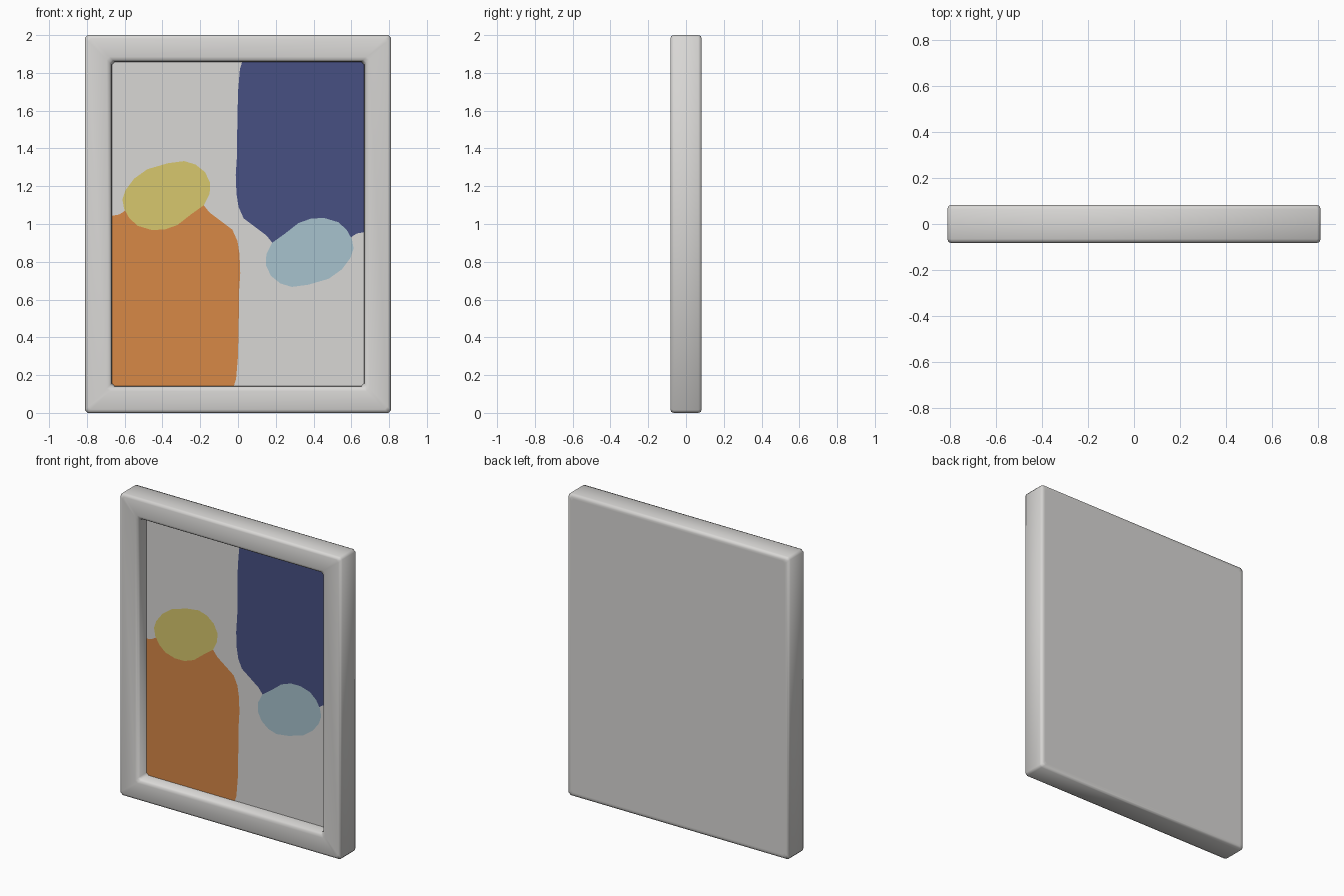
import bpy, bmesh, math

if "Cube" in bpy.data.objects:
    bpy.data.objects.remove(bpy.data.objects["Cube"])

W, H = 0.81, 1.0          # half width, half height
PANEL_Y = 0.0             # depth of the recessed picture


def material(name, rgb):
    m = bpy.data.materials.new(name)
    m.diffuse_color = (*rgb, 1)
    m.use_nodes = True
    m.node_tree.nodes["Principled BSDF"].inputs["Base Color"].default_value = m.diffuse_color
    return m


grey = material("pale_grey", (0.69, 0.68, 0.665))
navy = material("navy_blue", (0.063, 0.080, 0.225))
orange = material("orange", (0.68, 0.246, 0.061))
yellow = material("mustard_yellow", (0.68, 0.57, 0.153))
aqua = material("pale_aqua", (0.39, 0.54, 0.61))


def finish(name, bm, mat):
    me = bpy.data.meshes.new(name)
    bm.to_mesh(me)
    bm.free()
    me.materials.append(mat)
    ob = bpy.data.objects.new(name, me)
    bpy.context.collection.objects.link(ob)
    return ob


def ring(inset, cut=0.015):
    """Rectangle with clipped corners, counter-clockwise seen from the front."""
    w, h = W - inset, H - inset
    pts = [(w, -h + cut), (w, h - cut), (w - cut, h), (-w + cut, h),
           (-w, h - cut), (-w, -h + cut), (-w + cut, -h), (w - cut, -h)]
    return [(x, z + H) for x, z in pts]


# frame: rings of one profile (inset, depth) from the back round to the recess
profile = [(0.03, 0.083), (0.018, 0.083), (0.005, 0.078), (0.0, 0.065),
           (0.0, -0.065), (0.005, -0.078), (0.018, -0.083),
           (0.115, -0.083), (0.13, -0.078), (0.139, -0.065), (0.142, PANEL_Y)]
bm = bmesh.new()
rows = [[bm.verts.new((x, y, z)) for x, z in ring(inset)] for inset, y in profile]
for a, b in zip(rows, rows[1:]):
    for i in range(8):
        j = (i + 1) % 8
        bm.faces.new((a[i], a[j], b[j], b[i]))
bm.faces.new(rows[0])
bmesh.ops.recalc_face_normals(bm, faces=bm.faces)
# the open recess is closed by the panel, so make sure the back faces +y
bm.faces.ensure_lookup_table()
if bm.faces[-1].normal.y < 0:
    bmesh.ops.reverse_faces(bm, faces=bm.faces)
frame = finish("frame", bm, grey)
bpy.context.view_layer.objects.active = frame
frame.select_set(True)
bpy.ops.object.shade_smooth_by_angle(angle=math.radians(60))


def plate(name, pts, y, mat):
    """Flat painted shape facing the front."""
    bm = bmesh.new()
    f = bm.faces.new([bm.verts.new((x, y, z)) for x, z in pts])
    f.normal_update()
    if f.normal.y > 0:
        f.normal_flip()
    bmesh.ops.triangulate(bm, faces=[f])
    return finish(name, bm, mat)


def turned(pts):
    """Same shape rotated half a turn about the picture centre."""
    return [(-x, 2 * H - z) for x, z in pts]


# recessed picture background
plate("picture_panel", ring(0.142), PANEL_Y, grey)

# large field and oval blob, each repeated half a turn round
field = [(0.668, 1.843), (0.653, 1.858), (0.022, 1.858), (0.010, 1.82),
         (0.0, 1.70), (-0.004, 1.50), (-0.004, 1.38), (-0.012, 1.26),
         (-0.008, 1.16), (0.003, 1.09), (0.03, 1.03), (0.09, 0.985),
         (0.15, 0.94), (0.19, 0.89), (0.40, 0.85), (0.59, 0.92),
         (0.605, 0.935), (0.63, 0.95), (0.668, 0.957)]
blob = [(0.15, 0.84), (0.148, 0.78), (0.175, 0.725), (0.225, 0.685),
        (0.285, 0.667), (0.37, 0.678), (0.48, 0.71), (0.55, 0.76),
        (0.595, 0.82), (0.612, 0.87), (0.603, 0.92), (0.575, 0.97),
        (0.53, 1.01), (0.46, 1.031), (0.39, 1.03), (0.32, 1.005),
        (0.25, 0.95), (0.18, 0.90)]
plate("upper_field", field, PANEL_Y - 0.002, navy)
plate("lower_field", turned(field), PANEL_Y - 0.002, orange)
plate("right_blob", blob, PANEL_Y - 0.004, aqua)
plate("left_blob", turned(blob), PANEL_Y - 0.004, yellow)
